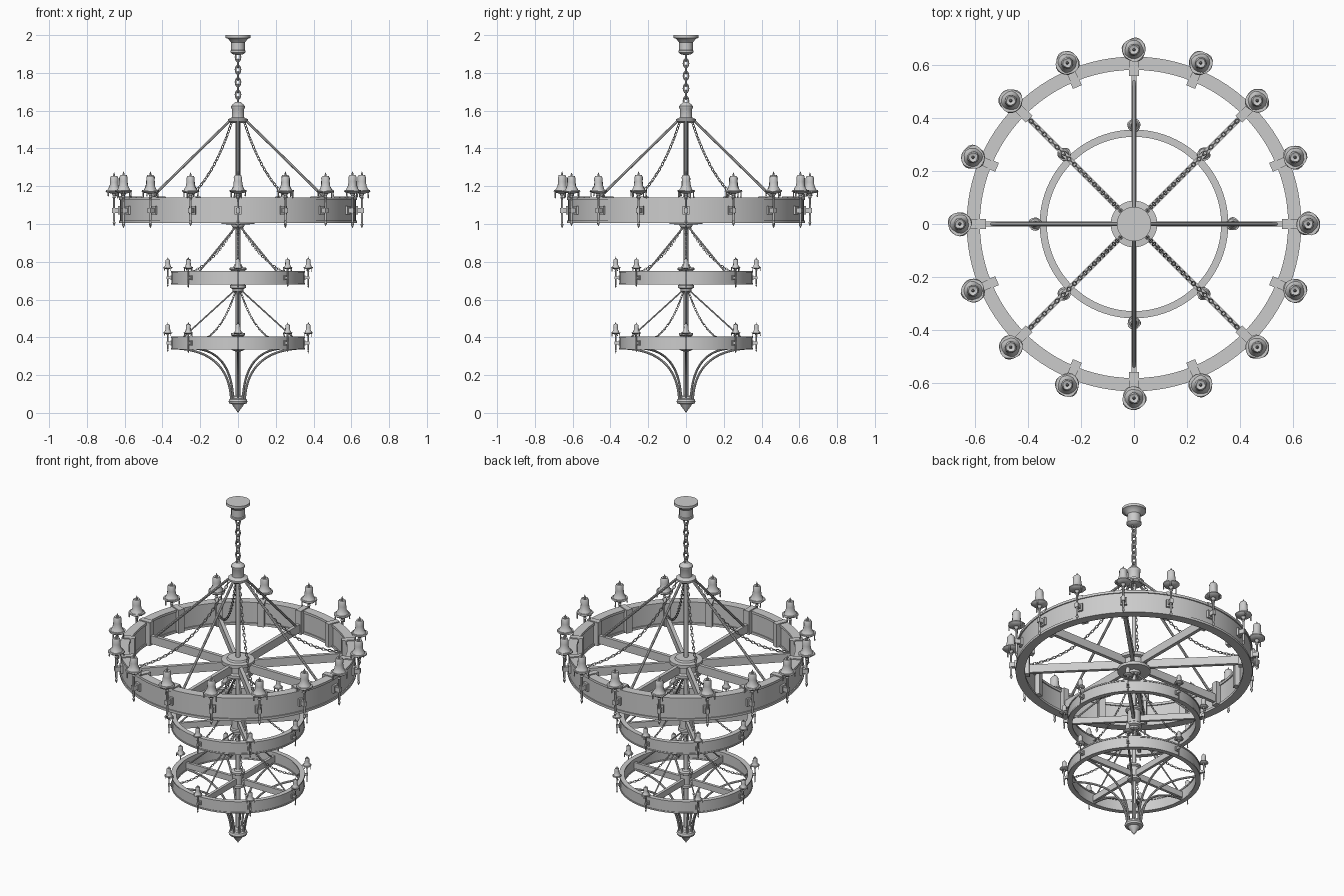
import bpy, bmesh, math
from mathutils import Vector, Matrix

if "Cube" in bpy.data.objects:
    bpy.data.objects.remove(bpy.data.objects["Cube"])

TAU = math.tau

def finish(bm, name, angle=35):
    bmesh.ops.recalc_face_normals(bm, faces=bm.faces)
    me = bpy.data.meshes.new(name)
    bm.to_mesh(me)
    bm.free()
    for p in me.polygons:
        p.use_smooth = True
    me.set_sharp_from_angle(angle=math.radians(angle))
    ob = bpy.data.objects.new(name, me)
    bpy.context.collection.objects.link(ob)
    return ob

def add_lathe(bm, prof, seg=32, closed=False, wobble=0.0, center=(0, 0)):
    rings = []
    for i, (r, z) in enumerate(prof):
        if r < 1e-5:
            rings.append([bm.verts.new((center[0], center[1], z))] * seg)
            continue
        ring = []
        for k in range(seg):
            a = TAU * k / seg
            q = r * (1 + wobble * (math.sin(3 * a + i) + 0.7 * math.sin(5 * a + 2 * i)))
            ring.append(bm.verts.new((center[0] + q * math.cos(a), center[1] + q * math.sin(a), z)))
        rings.append(ring)
    n = len(rings)
    for i in range(n if closed else n - 1):
        a, b = rings[i], rings[(i + 1) % n]
        for k in range(seg):
            j = (k + 1) % seg
            vs = list(dict.fromkeys((a[k], a[j], b[j], b[k])))
            if len(vs) > 2:
                bm.faces.new(vs)

def add_box(bm, r0, r1, w, z0, z1, ang=0.0):
    # box reaching radially from r0 to r1
    m = (Matrix.Rotation(ang, 4, 'Z') @ Matrix.Translation(((r0 + r1) / 2, 0, (z0 + z1) / 2))
         @ Matrix.Diagonal((r1 - r0, w, z1 - z0, 1)))
    bmesh.ops.create_cube(bm, size=1, matrix=m)

def add_tube(bm, pts, rad, seg=8, closed=False):
    pts = [Vector(p) for p in pts]
    n = len(pts)
    rings = []
    for i, p in enumerate(pts):
        if closed:
            t = pts[(i + 1) % n] - pts[i - 1]
        else:
            t = pts[min(i + 1, n - 1)] - pts[max(i - 1, 0)]
        t.normalize()
        up = Vector((0, 1, 0)) if abs(t.y) < 0.9 else Vector((0, 0, 1))
        u = t.cross(up).normalized()
        v = t.cross(u)
        rings.append([bm.verts.new(p + rad * (math.cos(TAU * k / seg) * u + math.sin(TAU * k / seg) * v))
                      for k in range(seg)])
    for i in range(n if closed else n - 1):
        a, b = rings[i], rings[(i + 1) % n]
        for k in range(seg):
            bm.faces.new((a[k], a[(k + 1) % seg], b[(k + 1) % seg], b[k]))
    if not closed:
        bm.faces.new(rings[0])
        bm.faces.new(rings[-1])

def spin(bm, start, ang):
    bm.verts.ensure_lookup_table()
    bmesh.ops.rotate(bm, verts=bm.verts[start:], cent=(0, 0, 0), matrix=Matrix.Rotation(ang, 3, 'Z'))

def bezier(p0, c, p2, n=40):
    return [Vector(((1 - t) ** 2 * p0[0] + 2 * t * (1 - t) * c[0] + t * t * p2[0], 0,
                    (1 - t) ** 2 * p0[1] + 2 * t * (1 - t) * c[1] + t * t * p2[1]))
            for t in (i / n for i in range(n + 1))]

def add_chain(bm, path, half_len, half_wid, rad, steps=12, seg=5):
    # interlocked links spaced evenly along a path
    pitch = 2 * (half_len - rad) * 0.92
    total = sum((b - a).length for a, b in zip(path, path[1:]))
    count = max(2, round(total / pitch))
    for i in range(count):
        s = (i + 0.5) * total / count
        for a, b in zip(path, path[1:]):
            d = (b - a).length
            if s <= d:
                break
            s -= d
        t = (b - a).normalized()
        pos = a + t * s
        start = len(bm.verts)
        add_tube(bm, [(half_len * math.cos(TAU * k / steps), 0, half_wid * math.sin(TAU * k / steps))
                      for k in range(steps)], rad, seg, True)
        bm.verts.ensure_lookup_table()
        m = (Matrix.Translation(pos) @ t.to_track_quat('X', 'Z').to_matrix().to_4x4()
             @ Matrix.Rotation(math.pi / 2 * (i % 2), 4, 'X'))
        bmesh.ops.transform(bm, matrix=m, verts=bm.verts[start:])

def lathe(name, prof, seg=32, closed=False):
    bm = bmesh.new()
    add_lathe(bm, prof, seg, closed)
    return finish(bm, name)

# ceiling canopy, main chain and top hub
lathe("ceiling_canopy", [(0, 2), (.065, 2), (.065, 1.985), (.052, 1.98), (.042, 1.968), (.036, 1.962),
                         (.036, 1.92), (.04, 1.918), (.04, 1.908), (.03, 1.9), (.012, 1.895), (0, 1.895)])
bm = bmesh.new()
add_chain(bm, [Vector((0, 0, 1.9)), Vector((0, 0, 1.635))], .023, .013, .0045, 16, 8)
finish(bm, "main_chain")
lathe("top_hub", [(0, 1.645), (.015, 1.645), (.032, 1.63), (.036, 1.625), (.036, 1.615), (.033, 1.61),
                  (.033, 1.565), (.04, 1.56), (.053, 1.555), (.053, 1.545), (.04, 1.535), (0, 1.535)])
lathe("center_rod", [(0, 1.54), (.012, 1.54), (.012, .08), (0, .08)], 12)

# hubs of the three wheels, with collars hanging below
lathe("large_hub", [(0, 1.09), (.055, 1.09), (.06, 1.08), (.088, 1.078), (.088, 1.06), (.07, 1.055),
                    (.07, 1.02), (.088, 1.016), (.088, 1.0), (.035, .997), (.032, .985), (.018, .975), (0, .975)])
lathe("middle_hub", [(0, .785), (.02, .785), (.025, .77), (.045, .768), (.045, .758), (.036, .752), (.036, .68),
                     (.042, .675), (.042, .662), (.028, .656), (.028, .645), (.015, .638), (0, .638)])
lathe("lower_hub", [(0, .435), (.015, .435), (.02, .425), (.038, .422), (.038, .412), (.028, .406),
                    (.028, .35), (.034, .345), (.034, .333), (.012, .325), (0, .325)])

# candle with melted wax, drip pan and hanging stem; origin at the pan
def candle_mesh():
    bm = bmesh.new()
    add_lathe(bm, [(0, -.004), (.016, -.004), (.036, .0), (.045, .007), (.043, .013), (.03, .013), (0, .013)],
              20, wobble=.04)
    add_lathe(bm, [(0, .01), (.036, .011), (.03, .022), (.024, .034), (.022, .055), (.022, .077),
                   (.017, .087), (.008, .083), (0, .082)], 16, wobble=.05)
    add_lathe(bm, [(0, .08), (.005, .082), (.006, .092), (.003, .1), (0, .108)], 8)
    for a, d in ((.6, .03), (2.9, .02), (4.4, .024)):
        add_lathe(bm, [(0, -d), (.004, -d + .004), (.003, -.005), (.004, .008), (0, .01)], 8,
                  center=(.04 * math.cos(a), .04 * math.sin(a)))
    add_lathe(bm, [(0, -.178), (.003, -.172), (.008, -.16), (.004, -.15), (.006, -.145), (.006, -.03),
                   (.01, -.025), (.006, -.018), (.014, -.003), (0, -.003)], 10)
    ob = finish(bm, "candle")
    me = ob.data
    bpy.data.objects.remove(ob)
    return me

CANDLE = candle_mesh()

def tier(name, r_in, r_out, z0, z1, candles, r_candle, scale, spokes, spoke_z, spoke_w, rod_rot,
         top, rod_end, sag, chain_end, link, rod_rad):
    lip, rim = .006 * scale, .014 * scale
    # wheel rim with raised lips
    lathe(name + "_ring", [(r_in, z0), (r_out, z0), (r_out, z0 + rim), (r_out - lip, z0 + rim),
                           (r_out - lip, z1 - rim), (r_out, z1 - rim), (r_out, z1), (r_in, z1),
                           (r_in, z1 - rim), (r_in + lip, z1 - rim), (r_in + lip, z0 + rim),
                           (r_in, z0 + rim)], 96, True)
    # spokes
    bm = bmesh.new()
    for k in range(spokes):
        add_box(bm, .02, r_in + lip, spoke_w, *spoke_z, rod_rot + TAU * k / spokes)
    finish(bm, name + "_spokes")
    # straight rods and sagging chains alternate
    bm, ch = bmesh.new(), bmesh.new()
    for k in range(4):
        a = rod_rot + TAU * k / 4
        s = len(bm.verts)
        add_tube(bm, [(top[0], 0, top[1]), (rod_end[0], 0, rod_end[1])], rod_rad)
        spin(bm, s, a)
        s = len(ch.verts)
        add_chain(ch, bezier(top, sag, chain_end), *link)
        spin(ch, s, a + TAU / 8)
    finish(bm, name + "_rods")
    finish(ch, name + "_chains")
    # clamps and candles
    bm = bmesh.new()
    zm = (z0 + z1) / 2
    for k in range(candles):
        a = TAU * k / candles
        w = .036 * scale
        if scale == 1:
            add_box(bm, r_in - .022, r_in + .01, w, z0 + .004, z1 + .004, a)
            add_box(bm, r_in - .022, r_out, w * .9, z1 - .006, z1 + .006, a)
        add_box(bm, r_out - .015, r_out + .006 * scale, w, zm - .022 * scale, zm + .022 * scale, a)
        add_box(bm, r_out, r_candle + .01 * scale, .02 * scale, zm - .013 * scale, zm + .013 * scale, a)
        ob = bpy.data.objects.new(f"{name}_candle_{k + 1}", CANDLE)
        ob.location = (r_candle * math.cos(a), r_candle * math.sin(a), z1 + .026 * scale)
        ob.rotation_euler.z = a * 2.3
        ob.scale = (scale, scale, scale * (1 + (.06 if k % 3 == 0 else 0)))
        bpy.context.collection.objects.link(ob)
    finish(bm, name + "_clamps")

tier("large", .58, .63, 1.005, 1.14, 16, .656, 1, 8, (1.02, 1.068), .02, 0, (.045, 1.545),
     (.56, 1.04), (.24, 1.11), (.575, 1.07), (.012, .0065, .0022), .007)
tier("middle", .328, .355, .68, .75, 8, .372, .55, 4, (.695, .73), .016, TAU / 8, (.018, .985),
     (.335, .71), (.14, .75), (.335, .72), (.009, .005, .0017), .005)
tier("lower", .328, .355, .335, .405, 8, .372, .55, 4, (.35, .385), .016, 0, (.018, .648),
     (.335, .36), (.13, .39), (.335, .37), (.009, .005, .0017), .004)

# curved arms sweeping down to the bottom finial
bm = bmesh.new()
for k in range(8):
    s = len(bm.verts)
    add_tube(bm, bezier((.335, .342), (.05, .33), (.036, .07), 16), .006)
    spin(bm, s, TAU * k / 8)
finish(bm, "lower_arms")
lathe("bottom_finial", [(0, 0), (.008, .012), (.026, .036), (.032, .046), (.046, .05), (.05, .06),
                        (.046, .072), (.034, .076), (.03, .088), (.012, .094), (0, .094)])
